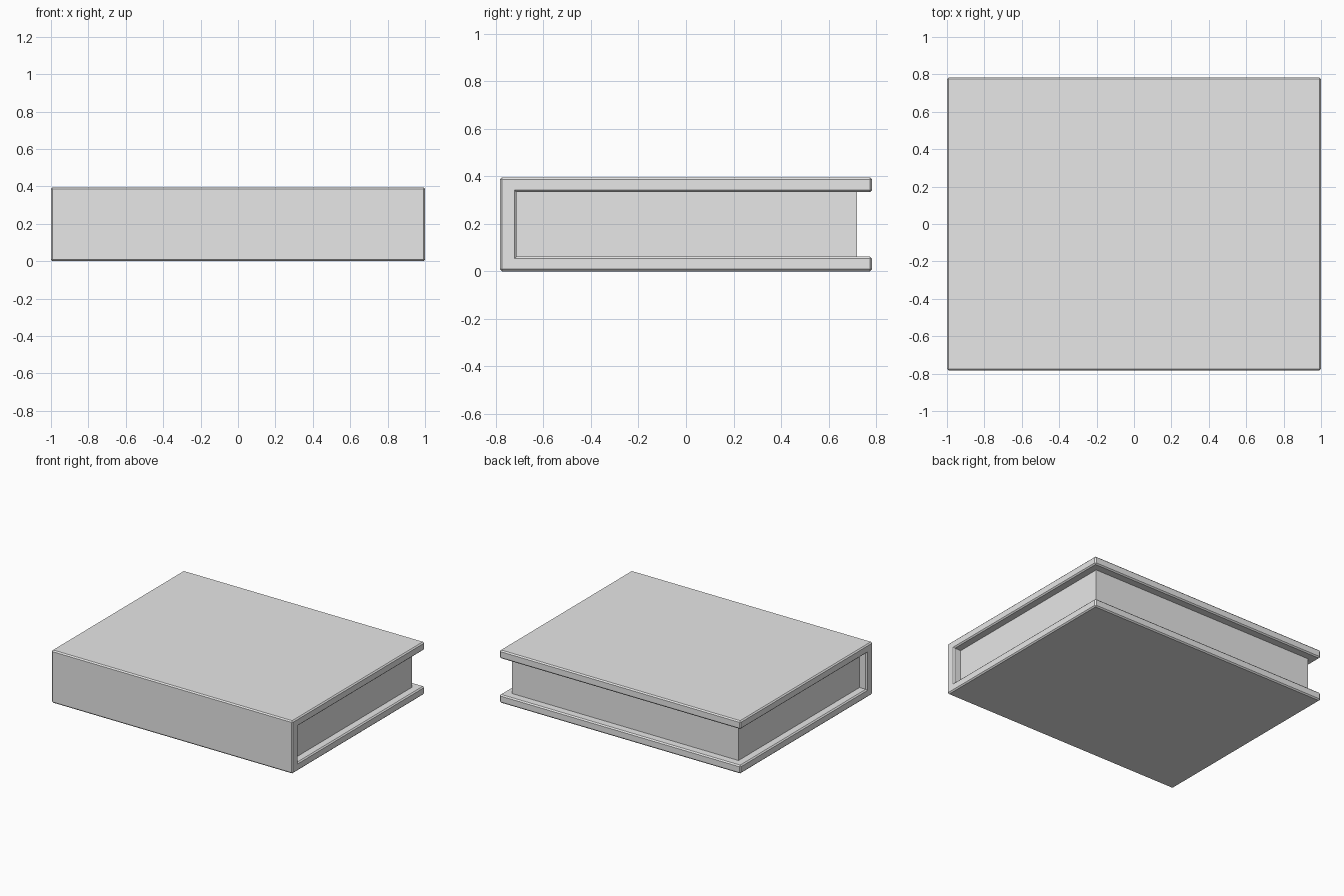
import bpy
import bmesh

if "Cube" in bpy.data.objects:
    bpy.data.objects.remove(bpy.data.objects["Cube"])

grey = bpy.data.materials.new("light grey")
grey.diffuse_color = (0.8, 0.8, 0.8, 1)
grey.use_nodes = True
grey.node_tree.nodes["Principled BSDF"].inputs["Base Color"].default_value = grey.diffuse_color


def extrude_profile(name, profile, half_width, chamfer=0):
    """Extrude a (y, z) outline along x, optionally chamfering its convex edges."""
    bm = bmesh.new()
    face = bm.faces.new([bm.verts.new((-half_width, y, z)) for y, z in profile])
    ext = bmesh.ops.extrude_face_region(bm, geom=[face])
    verts = [v for v in ext["geom"] if isinstance(v, bmesh.types.BMVert)]
    bmesh.ops.translate(bm, verts=verts, vec=(2 * half_width, 0, 0))
    bmesh.ops.recalc_face_normals(bm, faces=bm.faces)
    if chamfer:
        edges = [e for e in bm.edges if e.is_convex]
        bmesh.ops.bevel(bm, geom=edges, offset=chamfer, offset_type='OFFSET',
                        segments=1, affect='EDGES', profile=0.5)
    mesh = bpy.data.meshes.new(name)
    bm.to_mesh(mesh)
    bm.free()
    mesh.materials.append(grey)
    obj = bpy.data.objects.new(name, mesh)
    bpy.context.collection.objects.link(obj)
    return obj


HALF_DEPTH, HEIGHT, BOARD, SPINE = 0.783, 0.395, 0.062, 0.07
inner = SPINE - HALF_DEPTH

# Cover: two boards joined by the spine at the front
extrude_profile("book_cover", [
    (-HALF_DEPTH, 0), (HALF_DEPTH, 0), (HALF_DEPTH, BOARD), (inner, BOARD),
    (inner, HEIGHT - BOARD), (HALF_DEPTH, HEIGHT - BOARD),
    (HALF_DEPTH, HEIGHT), (-HALF_DEPTH, HEIGHT)], 1.0, 0.009)

# Page block: set in from the open edges and seated slightly in the cover
extrude_profile("page_block", [
    (inner - 0.005, BOARD - 0.005), (0.72, BOARD - 0.005),
    (0.72, HEIGHT - BOARD + 0.005), (inner - 0.005, HEIGHT - BOARD + 0.005)], 0.94)
